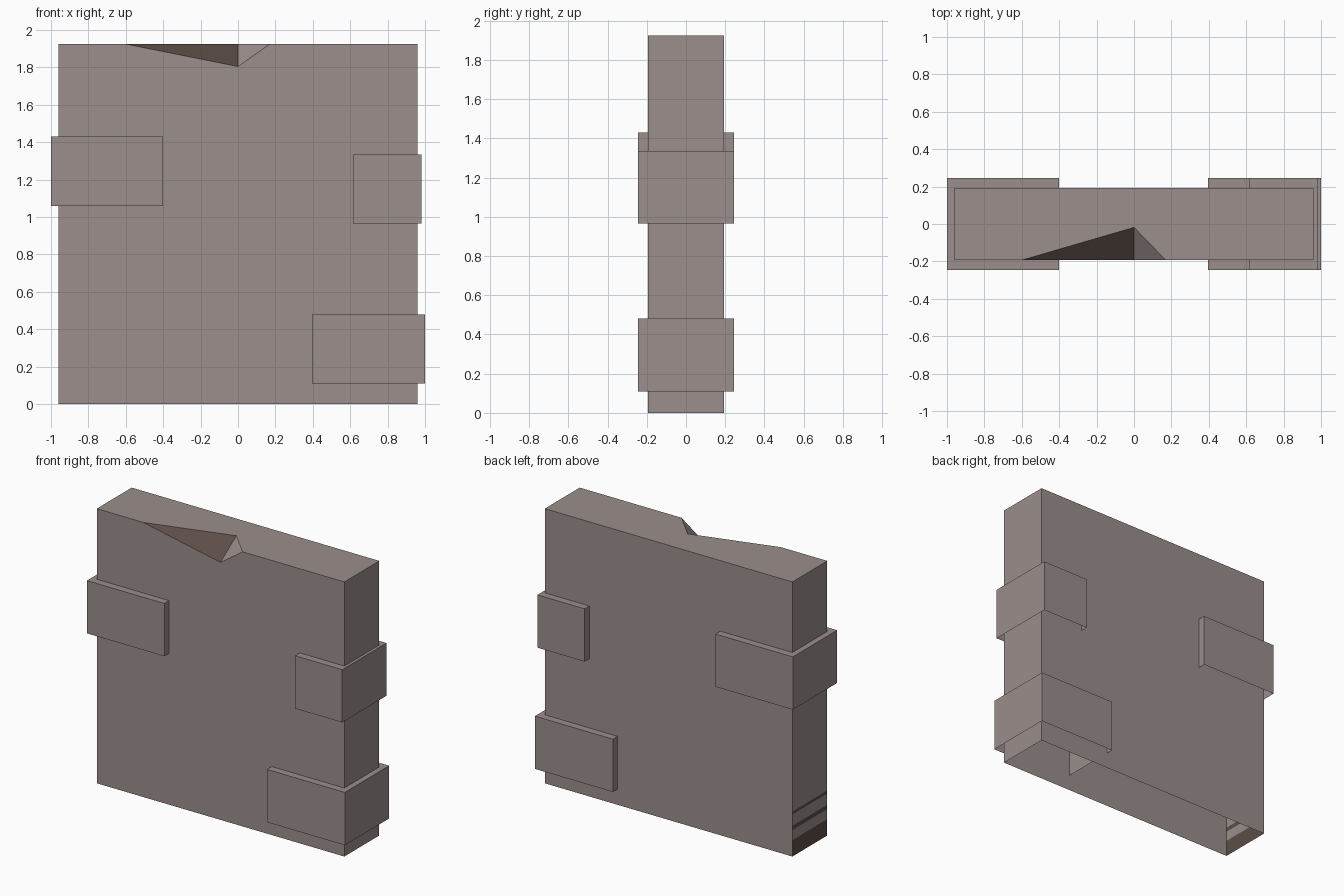
import bpy, bmesh
from mathutils import Vector

if "Cube" in bpy.data.objects:
    bpy.data.objects.remove(bpy.data.objects["Cube"])


def material(name, rgb):
    m = bpy.data.materials.new(name)
    m.diffuse_color = (*rgb, 1)
    m.use_nodes = True
    m.node_tree.nodes["Principled BSDF"].inputs["Base Color"].default_value = m.diffuse_color
    return m


STONE = material("grey_stone", (0.325, 0.275, 0.262))
DARK = material("dark_brown_stone", (0.107, 0.074, 0.063))


def finish(bm, name):
    """Make normals consistent, open the underside and create the object."""
    bmesh.ops.recalc_face_normals(bm, faces=bm.faces[:])
    bottom = [f for f in bm.faces if f.normal.z < -0.99]
    bmesh.ops.delete(bm, geom=bottom, context='FACES')
    me = bpy.data.meshes.new(name)
    bm.to_mesh(me)
    bm.free()
    me.materials.append(STONE)
    me.materials.append(DARK)
    ob = bpy.data.objects.new(name, me)
    bpy.context.collection.objects.link(ob)
    return ob


def brick(name, x0, x1, z0, z1, half_depth=0.245):
    bm = bmesh.new()
    bmesh.ops.create_cube(bm, size=1)
    for v in bm.verts:
        v.co = Vector(((x0 + x1) / 2 + v.co.x * (x1 - x0),
                       v.co.y * 2 * half_depth,
                       (z0 + z1) / 2 + v.co.z * (z1 - z0)))
    return finish(bm, name)


# Wall slab with a chipped top front edge
W, D, H = 0.96, 0.193, 1.925
bm = bmesh.new()
V = lambda x, y, z: bm.verts.new((x, y, z))
fl, fr, bl, br = V(-W, -D, 0), V(W, -D, 0), V(-W, D, 0), V(W, D, 0)
tfl, tfr, tbl, tbr = V(-W, -D, H), V(W, -D, H), V(-W, D, H), V(W, D, H)
chip_l, chip_r = V(-0.6, -D, H), V(0.17, -D, H)
chip_back, chip_low = V(0, -0.018, H), V(0, -D, 1.805)
for loop in ((fl, fr, tfr, chip_r, chip_low, chip_l, tfl),
             (tfl, chip_l, chip_back, chip_r, tfr, tbr, tbl),
             (br, bl, tbl, tbr), (fr, br, tbr, tfr), (fl, bl, br, fr),
             (chip_r, chip_back, chip_low)):
    bm.faces.new(loop)
bm.faces.new((chip_l, chip_low, chip_back)).material_index = 1
left = bm.faces.new((bl, fl, tfl, tbl))

# Dark weathered bands low on the left end
bands = [(0.0, 0.115), (0.185, 0.215), (0.295, 0.315)]
for z in [b for pair in bands for b in pair if b > 0]:
    faces = [f for f in bm.faces if all(v.co.x < -W + 0.001 for v in f.verts)]
    geom = set(faces)
    for f in faces:
        geom.update(f.edges, f.verts)
    bmesh.ops.bisect_plane(bm, geom=list(geom), plane_co=(0, 0, z), plane_no=(0, 0, 1))
for f in bm.faces:
    c = f.calc_center_median()
    if c.x < -W + 0.001 and any(a < c.z < b for a, b in bands):
        f.material_index = 1
finish(bm, "wall_slab")

# Protruding bricks running right through the wall
brick("upper_left_brick", -1.0, -0.4, 1.06, 1.43)
brick("middle_right_brick", 0.615, 0.98, 0.965, 1.335)
brick("lower_right_brick", 0.396, 1.0, 0.11, 0.48)
